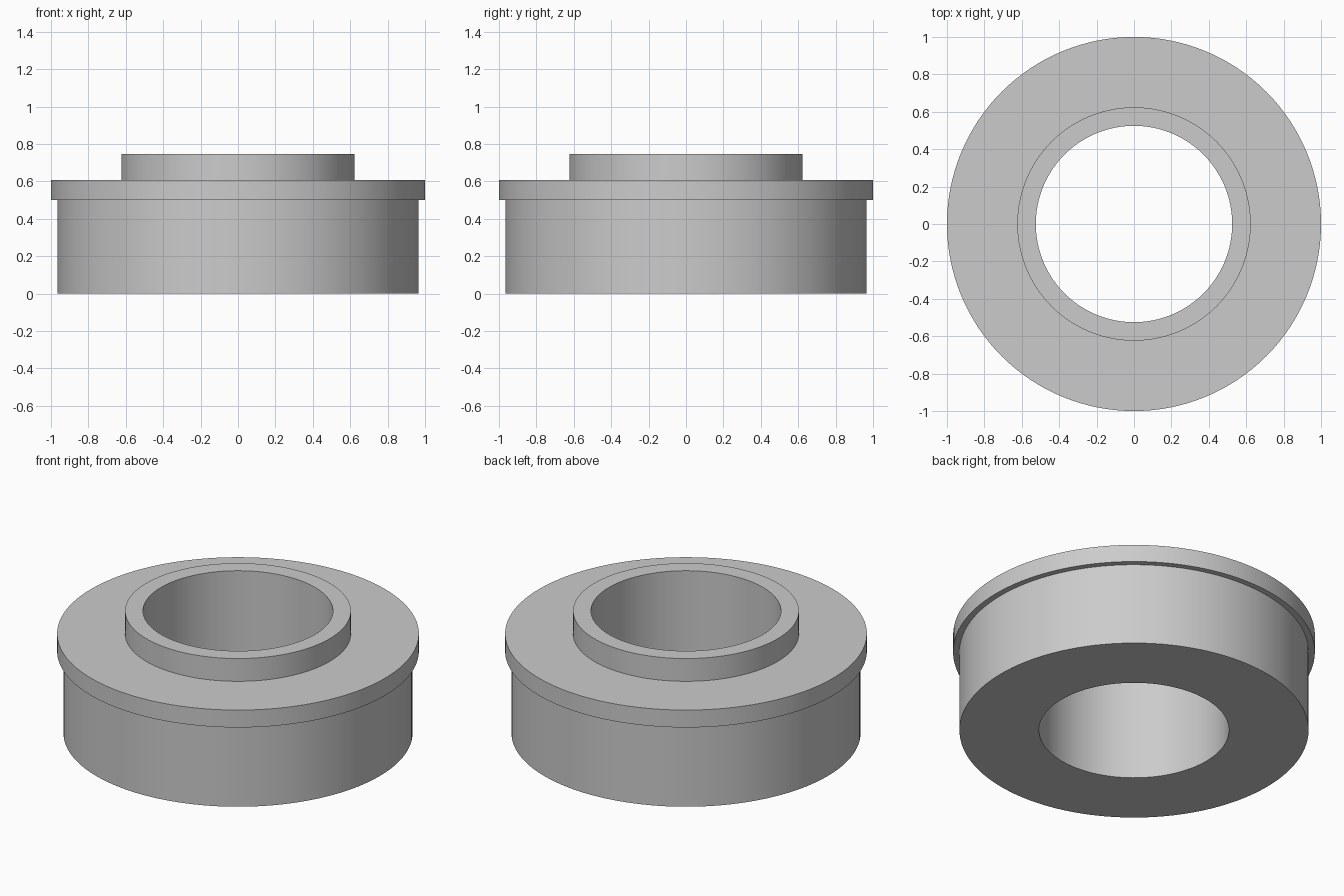
import bpy, bmesh, math
from mathutils import Matrix, Vector

if "Cube" in bpy.data.objects:
    bpy.data.objects.remove(bpy.data.objects["Cube"], do_unlink=True)

SEGMENTS = 128
BORE, HUB, BODY, FLANGE = 0.525, 0.624, 0.965, 1.0
FLANGE_LOW, FLANGE_TOP, HUB_TOP = 0.5, 0.606, 0.745

# Plain grey material
grey = bpy.data.materials.new("plain_grey")
grey.use_nodes = True
colour = (0.6, 0.6, 0.6, 1)
grey.diffuse_color = colour
grey.node_tree.nodes["Principled BSDF"].inputs["Base Color"].default_value = colour


def lathe(name, profile):
    """Turn a closed (radius, height) profile around z."""
    bm = bmesh.new()
    rings = []
    for i in range(SEGMENTS):
        turn = Matrix.Rotation(math.tau * i / SEGMENTS, 3, "Z")
        rings.append([bm.verts.new(turn @ Vector((r, 0, z))) for r, z in profile])
    for i, ring in enumerate(rings):
        after = rings[(i + 1) % SEGMENTS]
        for j in range(len(profile)):
            k = (j + 1) % len(profile)
            bm.faces.new((ring[j], after[j], after[k], ring[k]))
    bmesh.ops.recalc_face_normals(bm, faces=bm.faces)
    mesh = bpy.data.meshes.new(name)
    bm.to_mesh(mesh)
    bm.free()
    mesh.materials.append(grey)
    obj = bpy.data.objects.new(name, mesh)
    bpy.context.collection.objects.link(obj)
    bpy.ops.object.select_all(action="DESELECT")
    obj.select_set(True)
    bpy.context.view_layer.objects.active = obj
    bpy.ops.object.shade_smooth_by_angle(angle=math.radians(30))
    return obj


# Body, flange, raised hub and through bore in one turned piece
lathe("flanged_bushing", [
    (BORE, 0), (BODY, 0), (BODY, FLANGE_LOW), (FLANGE, FLANGE_LOW),
    (FLANGE, FLANGE_TOP), (HUB, FLANGE_TOP), (HUB, HUB_TOP), (BORE, HUB_TOP),
])
